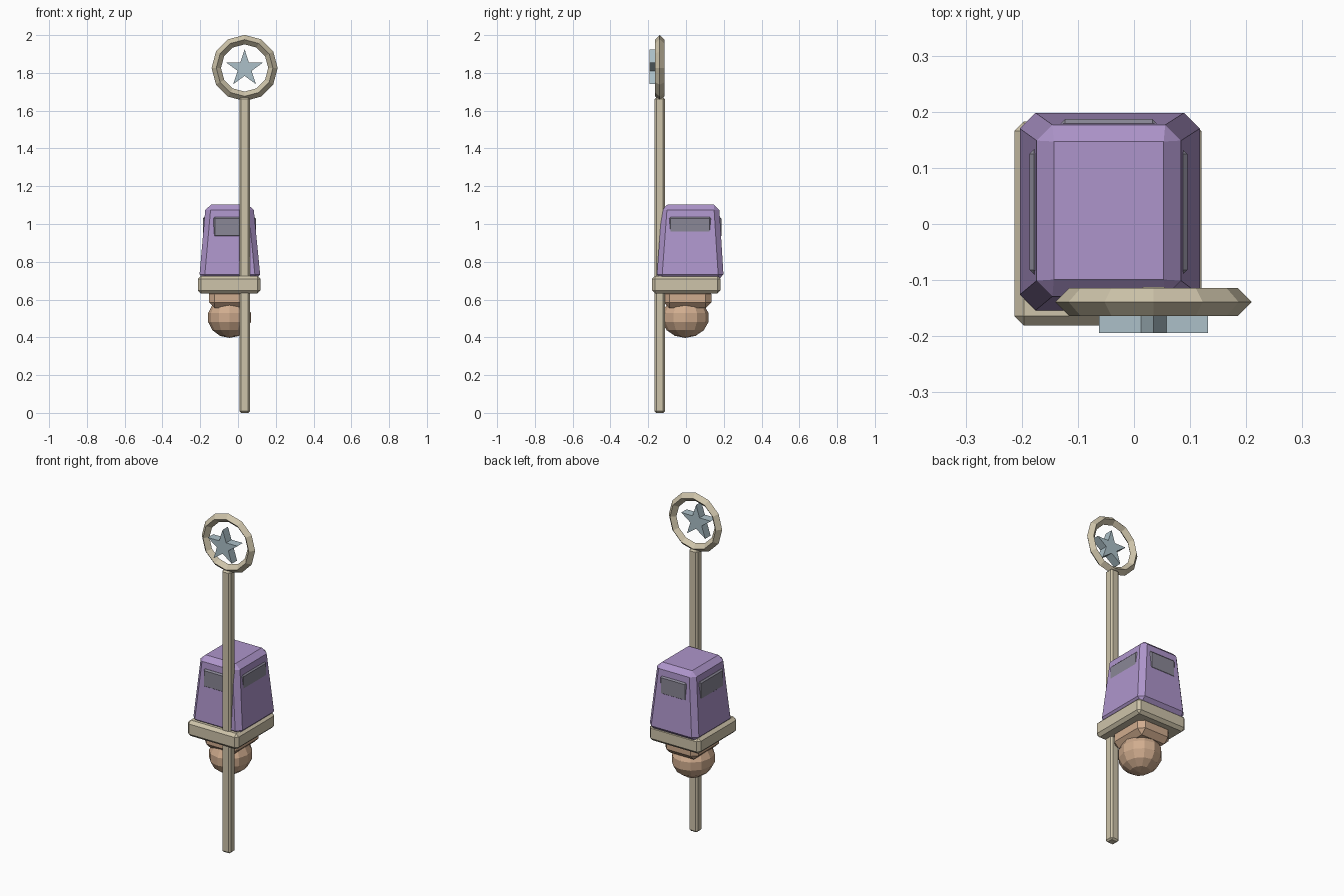
import bpy, bmesh, math
from mathutils import Matrix, Vector

old = bpy.data.objects.get("Cube")
if old:
    bpy.data.objects.remove(old, do_unlink=True)


def material(name, rgb):
    lin = [((c / 255 + 0.055) / 1.055) ** 2.4 for c in rgb]
    m = bpy.data.materials.new(name)
    m.use_nodes = True
    m.diffuse_color = (*lin, 1)
    m.node_tree.nodes["Principled BSDF"].inputs["Base Color"].default_value = (*lin, 1)
    return m


cream = material("cream", (206, 196, 170))
purple = material("purple", (174, 149, 203))
tan = material("tan", (208, 172, 142))
steel = material("pale_blue", (172, 192, 200))
grey = material("vent_grey", (138, 135, 150))


def finish(name, bm, mat):
    bmesh.ops.recalc_face_normals(bm, faces=bm.faces)
    mesh = bpy.data.meshes.new(name)
    bm.to_mesh(mesh)
    bm.free()
    mesh.materials.append(mat)
    ob = bpy.data.objects.new(name, mesh)
    bpy.context.collection.objects.link(ob)
    return ob


def block(name, mat, x, y, z, bevel, top=None):
    """Chamfered box from (low, high) ranges; top gives other x, y ranges at the top."""
    bm = bmesh.new()
    bmesh.ops.create_cube(bm, size=1)
    for v in bm.verts:
        rx, ry = top if top and v.co.z > 0 else (x, y)
        v.co = Vector([r[int(c > 0)] for r, c in zip((rx, ry, z), v.co)])
    bmesh.ops.bevel(bm, geom=bm.edges[:], offset=bevel, segments=1,
                    profile=0.5, affect='EDGES')
    return finish(name, bm, mat)


# Pole carrying the ring
PX, PY, RZ = 0.035, -0.139, 1.826
block("pole", cream, (PX - 0.028, PX + 0.028), (PY - 0.027, PY + 0.027), (0, 1.67), 0.009)

# Ring with a diamond cross-section
bm = bmesh.new()
sides = 12
rows = []
for i in range(sides):
    a = math.tau * i / sides
    row = []
    for j in range(4):
        b = math.tau * j / 4
        r = 0.15 + 0.025 * math.cos(b)
        row.append(bm.verts.new((PX + r * math.cos(a), PY + 0.025 * math.sin(b),
                                 RZ + r * math.sin(a))))
    rows.append(row)
for i in range(sides):
    p, q = rows[i], rows[(i + 1) % sides]
    for j in range(4):
        k = (j + 1) % 4
        bm.faces.new((p[j], p[k], q[k], q[j]))
finish("ring", bm, cream)

# Five-pointed star in the ring
bm = bmesh.new()
points = []
for i in range(10):
    a = math.pi / 2 + math.tau * i / 10
    r = 0.039 if i % 2 else 0.102
    points.append(bm.verts.new((PX + r * math.cos(a), -0.194, RZ - 0.003 + r * math.sin(a))))
face = bm.faces.new(points)
ext = bmesh.ops.extrude_face_region(bm, geom=[face], use_keep_orig=True)
moved = [g for g in ext["geom"] if isinstance(g, bmesh.types.BMVert)]
bmesh.ops.translate(bm, verts=moved, vec=(0, 0.05, 0))
finish("star", bm, steel)

# Collar slab and tapered housing
block("base_slab", cream, (-0.213, 0.12), (-0.181, 0.183), (0.632, 0.726), 0.017)
block("housing", purple, (-0.206, 0.12), (-0.156, 0.2), (0.705, 1.102), 0.028,
      top=((-0.171, 0.081), (-0.127, 0.175)))

# Vent panels sink into the sloping walls on all four sides
block("side_vents", grey, (-0.186, 0.095), (-0.09, 0.133), (0.93, 1.037), 0.008)
block("front_back_vents", grey, (-0.131, 0.041), (-0.141, 0.187), (0.93, 1.037), 0.008)

# Neck and faceted ball underneath
block("neck", tan, (-0.154, 0.063), (-0.118, 0.134), (0.555, 0.66), 0.03)
bm = bmesh.new()
bmesh.ops.create_uvsphere(bm, u_segments=12, v_segments=7, radius=1)
bmesh.ops.transform(bm, verts=bm.verts, matrix=Matrix.Translation((-0.045, -0.004, 0.505))
                    @ Matrix.Diagonal((0.116, 0.126, 0.108, 1)))
finish("ball", bm, tan)
